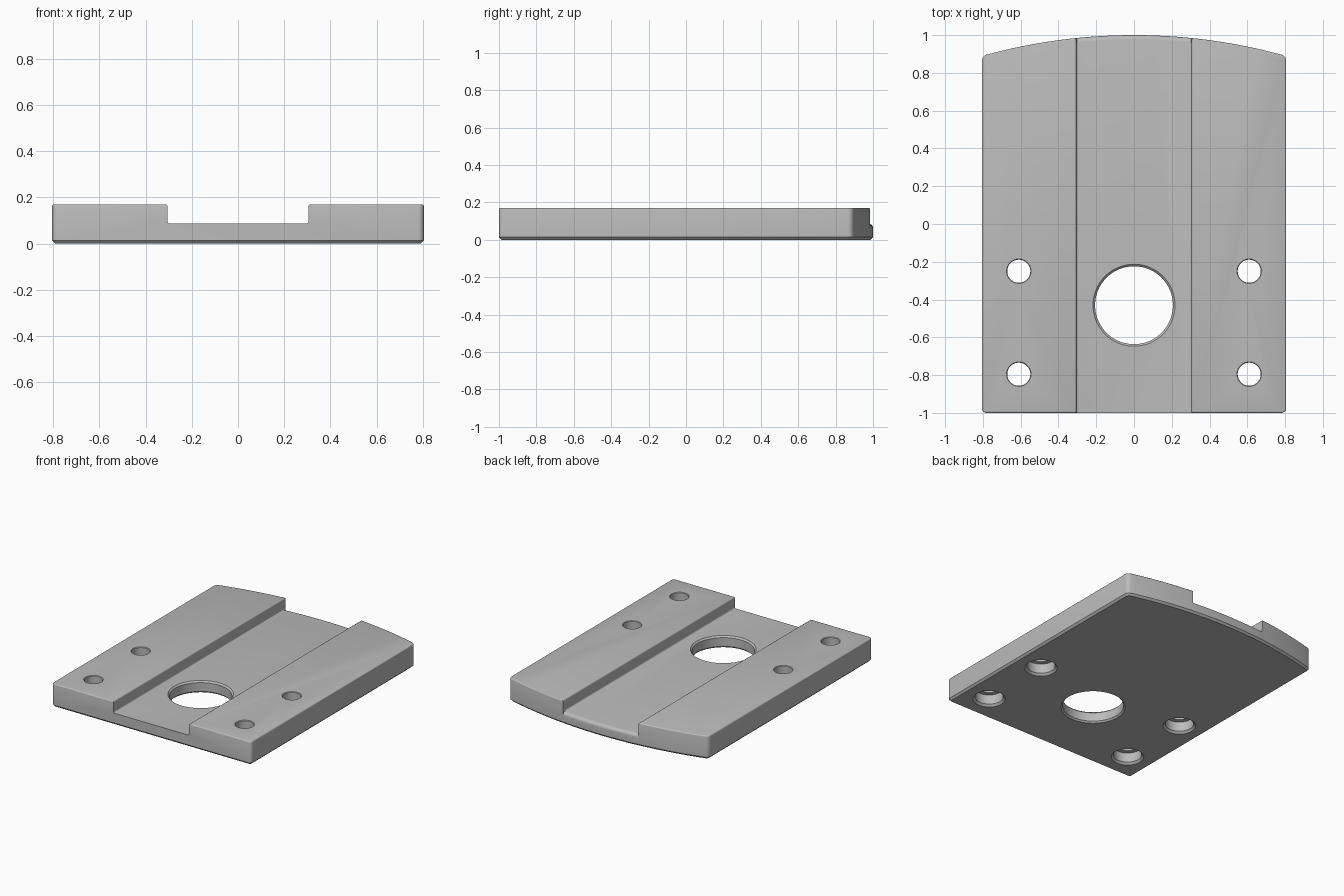
import bpy
import bmesh
import math
from mathutils import Matrix, Vector

old = bpy.data.objects.get("Cube")
if old:
    bpy.data.objects.remove(old, do_unlink=True)

HALF_W, HEIGHT, FLOOR = 0.805, 0.17, 0.086
CHANNEL, ROUND = 0.305, 0.01
ARC_R = 3.0
ARC_C = 1 - ARC_R


def arc_y(x):
    return ARC_C + math.sqrt(ARC_R ** 2 - x ** 2)


def quarter(n=4):
    return [(math.cos(i * math.pi / 2 / n), math.sin(i * math.pi / 2 / n)) for i in range(n + 1)]


def finish(bm, name):
    bmesh.ops.recalc_face_normals(bm, faces=bm.faces)
    mesh = bpy.data.meshes.new(name)
    bm.to_mesh(mesh)
    bm.free()
    obj = bpy.data.objects.new(name, mesh)
    bpy.context.collection.objects.link(obj)
    return obj


def loft(name, rings):
    """Closed solid skinned over rings of equal point count."""
    bm = bmesh.new()
    loops = [[bm.verts.new(p) for p in ring] for ring in rings]
    n = len(loops[0])
    for a, b in zip(loops, loops[1:]):
        for i in range(n):
            j = (i + 1) % n
            bm.faces.new((a[i], a[j], b[j], b[i]))
    bm.faces.new(loops[0])
    bm.faces.new(loops[-1])
    return finish(bm, name)


def lathe(name, x, y, profile, sides=64):
    """Stack of circles about a vertical axis, given as (radius, z)."""
    turns = [i * math.tau / sides for i in range(sides)]
    return loft(name, [[(x + r * math.cos(a), y + r * math.sin(a), z) for a in turns]
                       for r, z in profile])


def cut(target, cutter):
    mod = target.modifiers.new(cutter.name, 'BOOLEAN')
    mod.operation = 'DIFFERENCE'
    mod.solver = 'EXACT'
    mod.object = cutter
    bpy.context.view_layer.objects.active = target
    bpy.ops.object.modifier_apply(modifier=mod.name)
    bpy.data.objects.remove(cutter, do_unlink=True)


# Plate: outline with a bowed back edge, rounded corners and eased rims
STEPS = 30
xs = [HALF_W * (1 - 2 * i / STEPS) for i in range(STEPS + 1)]
outline = [(-HALF_W, -1), (HALF_W, -1)] + [(x, arc_y(x)) for x in xs]
bm = bmesh.new()
base = bm.faces.new([bm.verts.new((x, y, 0)) for x, y in outline])
top = bmesh.ops.extrude_face_region(bm, geom=[base])
bmesh.ops.translate(bm, vec=Vector((0, 0, HEIGHT)),
                    verts=[g for g in top["geom"] if isinstance(g, bmesh.types.BMVert)])
bmesh.ops.recalc_face_normals(bm, faces=bm.faces)


def ease(rule, width, segments):
    edges = [e for e in bm.edges if rule(*(v.co for v in e.verts))]
    bmesh.ops.bevel(bm, geom=edges, offset=width, segments=segments, profile=0.5,
                    affect='EDGES', clamp_overlap=False)


ease(lambda a, b: abs(a.z - b.z) > 0.1 and abs(a.x) > HALF_W - 0.001, 0.024, 5)
ease(lambda a, b: max(a.z, b.z) < 0.001, 0.014, 1)
ease(lambda a, b: min(a.z, b.z) > HEIGHT - 0.001, 0.008, 3)
plate = finish(bm, "base_plate")

# Channel along the middle, with a filleted floor and rounded lips
side = [(CHANNEL - ROUND + ROUND * s, FLOOR + ROUND - ROUND * c) for c, s in quarter()]
side += [(CHANNEL + ROUND - ROUND * c, HEIGHT - ROUND + ROUND * s) for c, s in quarter()]
side.append((CHANNEL + ROUND, HEIGHT + 0.1))
section = side + [(-x, z) for x, z in reversed(side)]
cut(plate, loft("channel_cutter", [[(x, y, z) for x, z in section] for y in (-1.2, 1.2)]))

# Rounded rear edge of the channel floor, swept along the bow
EDGE = 0.024
lip = [(ARC_R - EDGE + EDGE * s, FLOOR - EDGE + EDGE * c) for c, s in quarter(5)]
lip += [(ARC_R + 0.03, FLOOR - EDGE), (ARC_R + 0.03, FLOOR + 0.03), (ARC_R - EDGE, FLOOR + 0.03)]
sweep = math.asin((CHANNEL - 0.001) / ARC_R)
angles = [sweep * (i / 8 - 1) for i in range(17)]
cut(plate, loft("rear_lip_cutter", [[(r * math.sin(a), ARC_C + r * math.cos(a), z)
                                     for r, z in lip] for a in angles]))

# Large through hole, chamfered on both rims
R, C = 0.206, 0.011
cut(plate, lathe("centre_hole_cutter", 0, -0.43, [
    (R + 2 * C, -C), (R, C), (R, FLOOR - C), (R + 2 * C, FLOOR + C)], 96))

# Four bolt holes, counterbored from underneath
BORE, BOLT, SEAT, C = 0.095, 0.061, 0.085, 0.015
for x in (-0.61, 0.61):
    for y in (-0.25, -0.795):
        cut(plate, lathe("bolt_hole_cutter", x, y, [
            (BORE + 2 * C, -C), (BORE, C), (BORE, SEAT), (BOLT, SEAT),
            (BOLT, HEIGHT - 0.004), (BOLT + 0.008, HEIGHT + 0.004)]))

# Plain grey metal
grey = bpy.data.materials.new("grey_metal")
grey.use_nodes = True
colour = (0.5, 0.5, 0.5, 1)
grey.diffuse_color = colour
grey.node_tree.nodes["Principled BSDF"].inputs["Base Color"].default_value = colour
plate.data.materials.clear()
plate.data.materials.append(grey)
for poly in plate.data.polygons:
    poly.material_index = 0

bpy.ops.object.select_all(action='DESELECT')
plate.select_set(True)
bpy.context.view_layer.objects.active = plate
bpy.ops.object.shade_smooth_by_angle(angle=math.radians(32))
